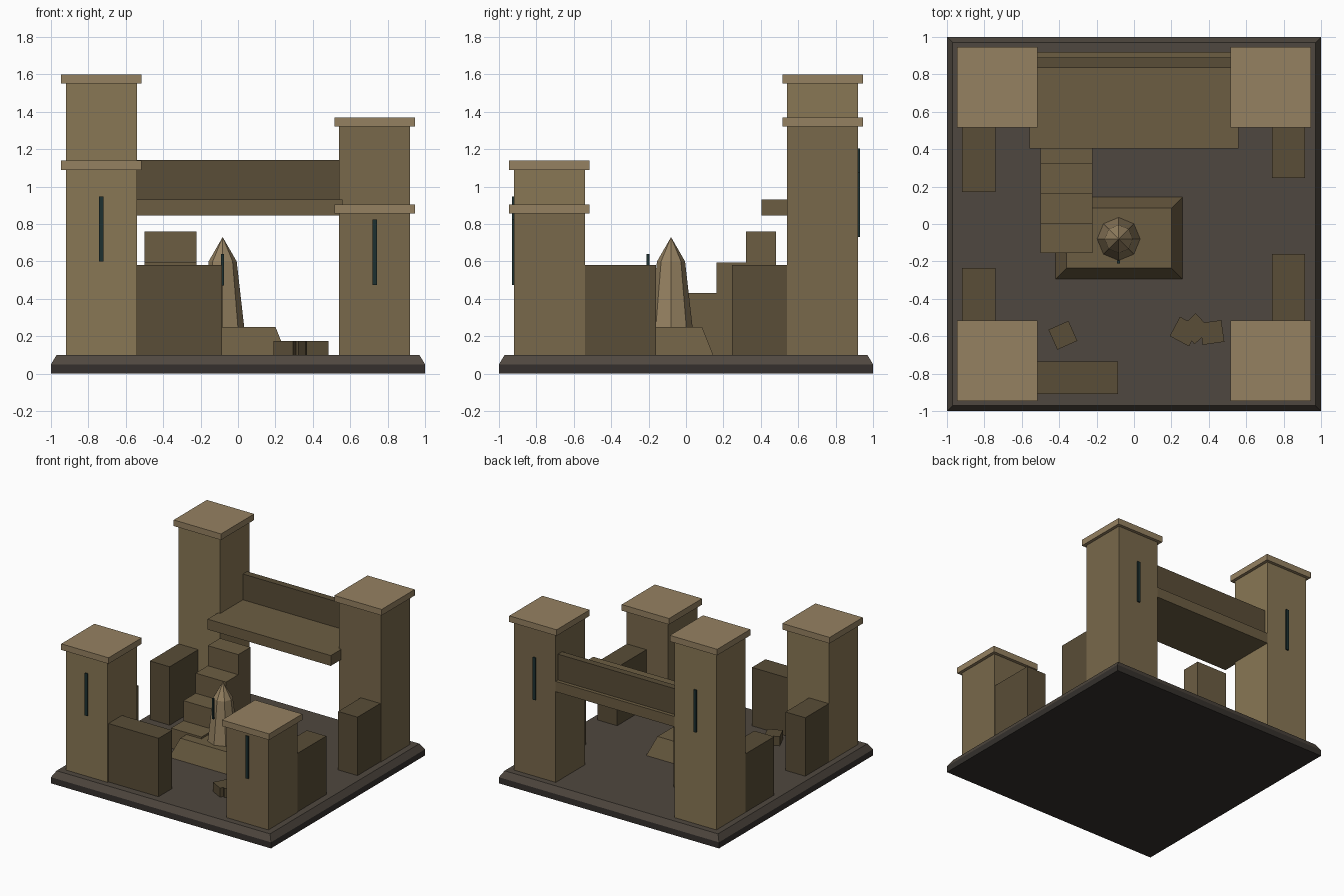
import bpy, bmesh
from math import radians, sin, cos, pi

if "Cube" in bpy.data.objects:
    bpy.data.objects.remove(bpy.data.objects["Cube"])


def material(name, rgb):
    m = bpy.data.materials.new(name)
    m.diffuse_color = (*rgb, 1)
    m.use_nodes = True
    m.node_tree.nodes["Principled BSDF"].inputs["Base Color"].default_value = m.diffuse_color
    return m


FOUNDATION = material("dark_foundation", (0.035, 0.03, 0.026))
FLOOR = material("floor_stone", (0.078, 0.064, 0.05))
PALE = material("pale_stone", (0.30, 0.22, 0.12))
LIGHT = material("light_stone", (0.25, 0.185, 0.09))
TOWER = material("tower_stone", (0.19, 0.14, 0.07))
STONE = material("mid_stone", (0.15, 0.11, 0.055))
RUIN = material("ruin_stone", (0.10, 0.074, 0.038))
SLIT = material("slit_teal", (0.012, 0.03, 0.03))


def finish(bm, name, mat):
    bmesh.ops.recalc_face_normals(bm, faces=bm.faces)
    me = bpy.data.meshes.new(name)
    bm.to_mesh(me)
    bm.free()
    me.materials.append(mat)
    ob = bpy.data.objects.new(name, me)
    bpy.context.collection.objects.link(ob)
    return ob


def box(name, mat, x, y, z, inset=0.0):
    """Box from (min, max) ranges; inset tapers the top on all sides."""
    bm = bmesh.new()
    bmesh.ops.create_cube(bm, size=1)
    cx, cy, cz = sum(x) / 2, sum(y) / 2, sum(z) / 2
    for v in bm.verts:
        i = inset if v.co.z > 0 else 0
        sx, sy = x[1] - x[0] - 2 * i, y[1] - y[0] - 2 * i
        v.co = (v.co.x * sx, v.co.y * sy, v.co.z * (z[1] - z[0]))
    ob = finish(bm, name, mat)
    ob.location = (cx, cy, cz)
    return ob


def span(c, size):
    return (c - size / 2, c + size / 2)


# base: dark footing and bevelled floor
box("base_footing", FOUNDATION, (-1, 1), (-1, 1), (0, 0.05))
box("base_floor", FLOOR, (-1, 1), (-1, 1), (0.05, 0.1), 0.03)

# four corner towers with caps and outward slits
towers = {
    "front_left": (-1, -1, 1.09, 0.60, LIGHT),
    "front_right": (1, -1, 0.855, 0.475, TOWER),
    "back_left": (-1, 1, 1.55, 0.855, LIGHT),
    "back_right": (1, 1, 1.32, 0.73, TOWER),
}
for key, (sx, sy, top, slit, mat) in towers.items():
    cx, cy = 0.73 * sx, 0.73 * sy
    box(key + "_tower", mat, span(cx, 0.38), span(cy, 0.38), (0.1, top))
    box(key + "_tower_cap", PALE, span(cx, 0.43), span(cy, 0.43), (top, top + 0.05))
    box(key + "_tower_slit", SLIT, span(cx, 0.024), span(0.922 * sy, 0.016),
        (slit, slit + 0.348))

# broken curtain-wall stubs
stubs = {
    "front": ((-0.54, -0.085), (-0.91, -0.735)),
    "left_back": ((-0.92, -0.74), (0.17, 0.54)),
    "left_front": ((-0.92, -0.74), (-0.54, -0.235)),
    "right_back": ((0.738, 0.915), (0.245, 0.54)),
    "right_front": ((0.738, 0.915), (-0.54, -0.16)),
}
for key, (x, y) in stubs.items():
    box(key + "_wall_stub", RUIN, x, y, (0.1, 0.58))

# raised walkway with parapet between the back towers
box("walkway", STONE, (-0.56, 0.56), (0.405, 0.92), (0.845, 0.93))
box("walkway_parapet", RUIN, (-0.545, 0.545), (0.835, 0.89), (0.93, 1.142))

# stairs climbing to the walkway
for i in range(4):
    y0 = -0.155 + 0.159 * i
    box(f"stair_step_{i + 1}", STONE, (-0.5, -0.223), (y0, y0 + 0.159),
        (0.1, 0.265 + 0.165 * i))

# tapered plinth
box("plinth", STONE, (-0.42, 0.26), (-0.295, 0.145), (0.1, 0.25), 0.06)

# eight-sided obelisk: tapered shaft and pointed tip
bm = bmesh.new()
rings = [[bm.verts.new((r * cos(k * pi / 4), r * sin(k * pi / 4), z)) for k in range(8)]
         for r, z in ((0.115, 0.25), (0.075, 0.6))]
tip = bm.verts.new((0, 0, 0.73))
bm.faces.new(rings[0])
for k in range(8):
    n = (k + 1) % 8
    bm.faces.new((rings[0][k], rings[0][n], rings[1][n], rings[1][k]))
    bm.faces.new((rings[1][k], rings[1][n], tip))
finish(bm, "obelisk", PALE).location = (-0.082, -0.08, 0)
box("obelisk_slit", SLIT, span(-0.083, 0.014), span(-0.203, 0.014), (0.47, 0.64))

# fallen rubble blocks
for i, (x, y, a) in enumerate(((-0.38, -0.595, 24), (0.27, -0.575, -28),
                               (0.327, -0.56, 43), (0.417, -0.58, 8))):
    block = box(f"rubble_{i + 1}", RUIN, span(x, 0.117), span(y, 0.117), (0.1, 0.175))
    block.rotation_euler.z = radians(a)
